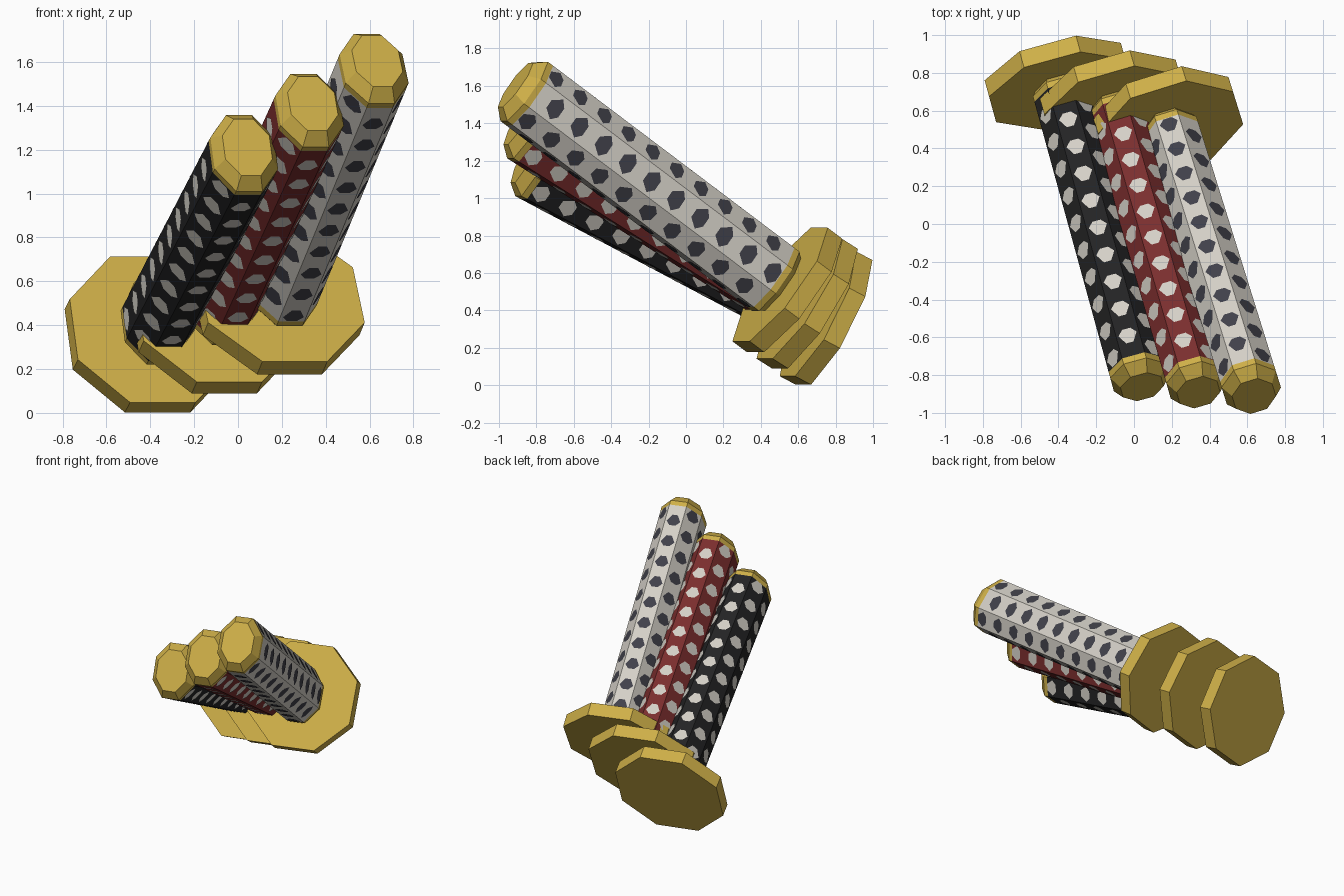
import bpy, bmesh, math
from mathutils import Vector, Matrix

if "Cube" in bpy.data.objects:
    bpy.data.objects.remove(bpy.data.objects["Cube"])

def mat(name, rgb):
    m = bpy.data.materials.new(name)
    m.diffuse_color = (*rgb, 1)
    m.use_nodes = True
    m.node_tree.nodes["Principled BSDF"].inputs["Base Color"].default_value = m.diffuse_color
    return m

GOLD = mat("gold", (0.62, 0.43, 0.065))
BLACK = mat("black", (0.017, 0.017, 0.018))
RED = mat("dark red", (0.195, 0.027, 0.027))
IVORY = mat("ivory", (0.66, 0.63, 0.57))
SLATE = mat("slate", (0.052, 0.052, 0.068))

LENGTH = 1.826          # guard face to pommel tip
AU, AV = 0.150, 0.195   # half widths of the grip across its flats
ROWS = 10

def octagon(au, av, z):
    """Eight-sided ring with flats facing the local axes."""
    k = 1 / math.cos(math.pi / 8)
    return [Vector((au * k * math.cos(math.pi / 8 + i * math.pi / 4),
                    av * k * math.sin(math.pi / 8 + i * math.pi / 4), z)) for i in range(8)]

def loft(name, rings, mats, band_mats, frame):
    """Skin a stack of rings, one material index per band, and cap both ends."""
    bm = bmesh.new()
    vs = [[bm.verts.new(p) for p in r] for r in rings]
    for j in range(len(vs) - 1):
        for i in range(8):
            k = (i + 1) % 8
            f = bm.faces.new((vs[j][i], vs[j][k], vs[j + 1][k], vs[j + 1][i]))
            f.material_index = band_mats[j]
    bm.faces.new(vs[0][::-1])
    bm.faces.new(vs[-1])
    finish(name, bm, mats, frame)

def finish(name, bm, mats, frame):
    me = bpy.data.meshes.new(name)
    bm.to_mesh(me)
    bm.free()
    for m in mats:
        me.materials.append(m)
    ob = bpy.data.objects.new(name, me)
    ob.matrix_world = frame
    bpy.context.collection.objects.link(ob)

def spots(name, m, frame, z0, z1):
    """Staggered hexagonal inlays on every flat of the grip."""
    bm = bmesh.new()
    ring = octagon(AU, AV, 0)
    step = (z1 - z0) / ROWS
    for i in range(8):
        a, b = ring[i], ring[(i + 1) % 8]
        t = (b - a).normalized()
        n = Vector((t.y, -t.x, 0))
        w = (b - a).length * 0.40
        for r in range(ROWS):
            z = z0 + step * (r + (0.28 if i % 2 else 0.74))
            c = (a + b) / 2 + n * 0.003 + Vector((0, 0, z))
            outline = [(-1, -.01), (-.45, -.042), (.45, -.042),
                       (1, -.01), (.4, .042), (-.4, .042)]
            bm.faces.new([bm.verts.new(c + t * (x * w) + Vector((0, 0, h)))
                          for x, h in outline])
    finish(name, bm, [m], frame)

# colour, guard centre, pommel tip, grip material, spot material
hilts = [
    ("black", (-.388, .706, .381), (.042, -.860, 1.210), BLACK, IVORY),
    ("red", (-.093, .607, .461), (.340, -.887, 1.408), RED, IVORY),
    ("ivory", (.194, .503, .538), (.636, -.914, 1.607), IVORY, SLATE),
]

for label, base, tip, grip, dots in hilts:
    base, tip = Vector(base), Vector(tip)
    a = (tip - base).normalized()
    u = Vector((-a.y, a.x, 0)).normalized()      # level side direction
    v = a.cross(u)
    frame = Matrix.Translation(base) @ Matrix((u, v, a)).transposed().to_4x4()

    # guard disc
    loft(label + "_guard", [octagon(.374, .374, -.1), octagon(.374, .374, 0)],
         [GOLD], [0], frame)

    # grip with gold collar and gold bevelled pommel
    L = LENGTH
    z0, z1 = .065, L - .095
    prof = [(-.03, .74), (.03, 1), (z0, 1), (z1, 1), (L - .06, 1), (L, .74)]
    loft(label + "_grip", [octagon(AU * s, AV * s, z) for z, s in prof],
         [GOLD, grip], [0, 0, 1, 0, 0], frame)
    spots(label + "_grip_spots", dots, frame, z0, z1)
